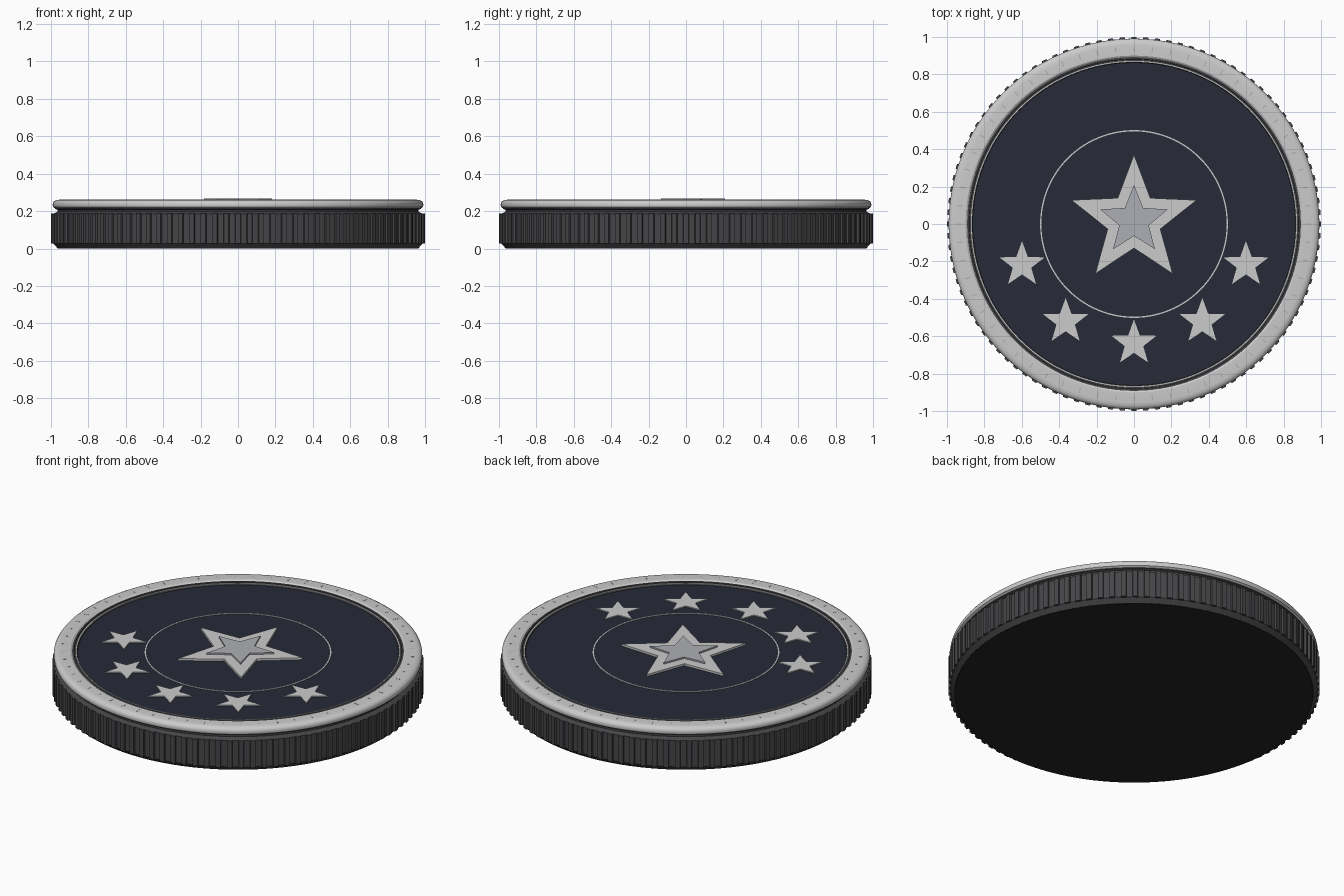
import bpy, bmesh
from math import sin, cos, pi, radians

if "Cube" in bpy.data.objects:
    bpy.data.objects.remove(bpy.data.objects["Cube"])


def material(name, r, g, b):
    m = bpy.data.materials.new(name)
    m.diffuse_color = (r, g, b, 1)
    m.use_nodes = True
    m.node_tree.nodes["Principled BSDF"].inputs["Base Color"].default_value = m.diffuse_color
    return m


DARK = material("dark_metal", 0.06, 0.06, 0.065)
BASE = material("black_base", 0.018, 0.018, 0.019)
SILVER = material("silver", 0.58, 0.58, 0.60)
PALE = material("pale_silver", 0.68, 0.68, 0.70)
MID = material("mid_silver", 0.42, 0.43, 0.46)
NAVY = material("navy", 0.02, 0.023, 0.038)


def finish(name, bm, mat, smooth=False):
    bmesh.ops.recalc_face_normals(bm, faces=bm.faces)
    me = bpy.data.meshes.new(name)
    bm.to_mesh(me)
    bm.free()
    ob = bpy.data.objects.new(name, me)
    bpy.context.collection.objects.link(ob)
    me.materials.append(mat)
    if smooth:
        bpy.ops.object.select_all(action='DESELECT')
        ob.select_set(True)
        bpy.context.view_layer.objects.active = ob
        bpy.ops.object.shade_smooth_by_angle(angle=radians(30))
    return ob


def lathe(name, profile, mat, closed=False, n=160):
    """Spin an (r, z) profile about z; open profiles get end caps."""
    bm = bmesh.new()
    rings = [[bm.verts.new((r * cos(2 * pi * i / n), r * sin(2 * pi * i / n), z))
              for i in range(n)] for r, z in profile]
    pairs = list(zip(rings, rings[1:]))
    if closed:
        pairs.append((rings[-1], rings[0]))
    else:
        bm.faces.new(rings[0])
        bm.faces.new(rings[-1])
    for a, b in pairs:
        for i in range(n):
            j = (i + 1) % n
            bm.faces.new((a[i], a[j], b[j], b[i]))
    return finish(name, bm, mat, True)


def star(name, x, y, R, r, z0, z1, mat):
    bm = bmesh.new()
    loops = []
    for z in (z0, z1):
        loops.append([bm.verts.new((x + q * cos(pi / 2 + k * pi / 5),
                                    y + q * sin(pi / 2 + k * pi / 5), z))
                      for k in range(10) for q in [r if k % 2 else R]])
    for loop in loops:
        bm.faces.new(loop)
    for i in range(10):
        j = (i + 1) % 10
        bm.faces.new((loops[0][i], loops[0][j], loops[1][j], loops[1][i]))
    return finish(name, bm, mat)


def radial_blocks(name, count, r0, r1, w0, w1, z0, z1, mat):
    """Ring of tapered blocks pointing outwards."""
    bm = bmesh.new()
    for k in range(count):
        c, s = cos(2 * pi * k / count), sin(2 * pi * k / count)
        v = [bm.verts.new((r * c - t * s, r * s + t * c, z)) for z in (z0, z1)
             for r, t in ((r0, -w0), (r1, -w1), (r1, w1), (r0, w0))]
        for f in ((0, 1, 2, 3), (4, 5, 6, 7), (0, 1, 5, 4),
                  (1, 2, 6, 5), (2, 3, 7, 6), (3, 0, 4, 7)):
            bm.faces.new([v[i] for i in f])
    return finish(name, bm, mat)


# Body with chamfered foot and neck groove
lathe("base_plate", [(0.963, 0), (0.968, 0.006)], BASE)
lathe("body", [(0.966, 0.003), (0.988, 0.028), (0.988, 0.185), (0.965, 0.197),
               (0.965, 0.207), (0.978, 0.212), (0.978, 0.225)], DARK)
radial_blocks("grip_ribs", 100, 0.97, 0.999, 0.020, 0.013, 0.026, 0.187, DARK)

# Bright rim with rounded outer edge
lathe("rim", [(0.90, 0.215), (0.978, 0.215), (0.989, 0.222), (0.991, 0.232), (0.990, 0.243),
              (0.984, 0.252), (0.972, 0.259), (0.955, 0.261), (0.90, 0.261), (0.892, 0.256)],
      SILVER, closed=True)
radial_blocks("rim_ticks", 60, 0.922, 0.950, 0.003, 0.003, 0.255, 0.2618, MID)

# Stepped inner bezel and face
lathe("inner_bezel", [(0.90, 0.22), (0.897, 0.256), (0.882, 0.256), (0.880, 0.251),
                      (0.866, 0.251), (0.860, 0.24), (0.860, 0.22)], DARK, closed=True)
lathe("bezel_trim", [(0.872, 0.245), (0.872, 0.254), (0.866, 0.254), (0.866, 0.245)],
      SILVER, closed=True)
lathe("face", [(0.87, 0.215), (0.87, 0.245)], NAVY)
lathe("thin_ring", [(0.495, 0.242), (0.495, 0.248), (0.502, 0.248), (0.502, 0.242)],
      PALE, closed=True)

# Stars
star("large_star", 0, 0.019, 0.352, 0.148, 0.24, 0.257, PALE)
star("large_star_centre", 0, 0.019, 0.19, 0.083, 0.25, 0.266, MID)
for i in range(5):
    a = radians(-160 + 35 * i)
    star(f"small_star_{i + 1}", 0.637 * cos(a), 0.637 * sin(a), 0.127, 0.052, 0.24, 0.251, PALE)
